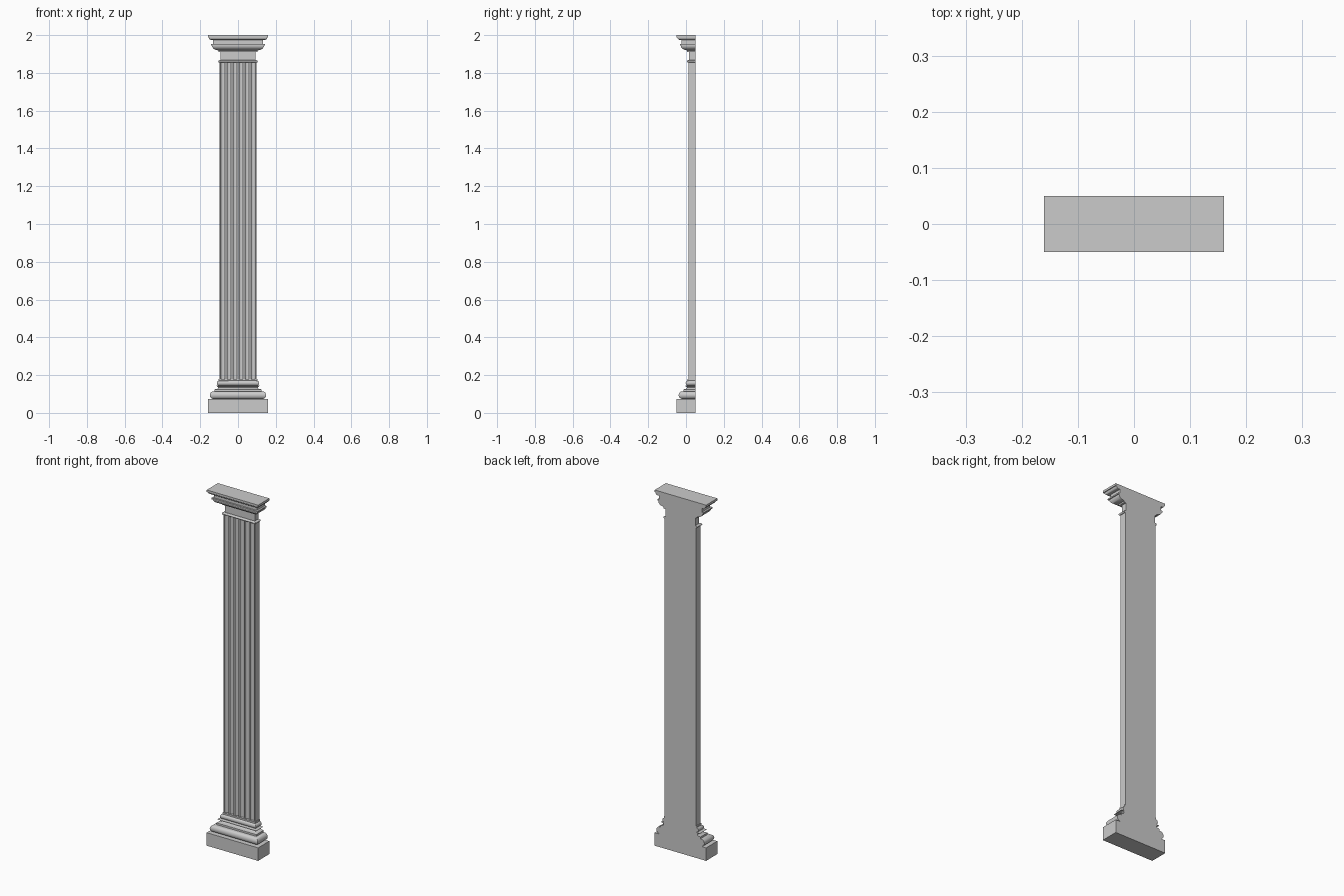
import bpy, bmesh, math

if "Cube" in bpy.data.objects:
    bpy.data.objects.remove(bpy.data.objects["Cube"])

BACK = 0.05      # flat wall side
INSET = 0.11     # front y = INSET - half width


def finish(name, bm):
    bmesh.ops.recalc_face_normals(bm, faces=bm.faces)
    me = bpy.data.meshes.new(name)
    bm.to_mesh(me)
    bm.free()
    ob = bpy.data.objects.new(name, me)
    bpy.context.collection.objects.link(ob)
    bpy.ops.object.select_all(action='DESELECT')
    bpy.context.view_layer.objects.active = ob
    ob.select_set(True)
    bpy.ops.object.shade_smooth_by_angle(angle=math.radians(35))
    return ob


def loft(name, rings):
    bm = bmesh.new()
    loops = [[bm.verts.new(p) for p in r] for r in rings]
    n = len(loops[0])
    for a, b in zip(loops, loops[1:]):
        for i in range(n):
            j = (i + 1) % n
            bm.faces.new((a[i], a[j], b[j], b[i]))
    bm.faces.new(loops[0])
    bm.faces.new(loops[-1])
    return finish(name, bm)


def moulding(name, profile):
    """Sweep a (half width, z) profile round the left, front and right sides."""
    return loft(name, [[(-w, BACK, z), (-w, INSET - w, z), (w, INSET - w, z), (w, BACK, z)]
                       for w, z in profile])


def arc(cw, cz, rw, rz, a0, a1, n=8):
    return [(cw + rw * math.cos(math.radians(a0 + (a1 - a0) * i / n)),
             cz + rz * math.sin(math.radians(a0 + (a1 - a0) * i / n))) for i in range(n + 1)]


# Square foot block
moulding("plinth", [(0.16, 0), (0.16, 0.073)])

# Base: large roll, hollow, small roll, fillet
moulding("base_moulding",
         [(0.13, 0.073)] + arc(0.13, 0.094, 0.019, 0.02, -90, 90)
         + [(0.124, 0.114), (0.124, 0.124)]
         + arc(0.122, 0.134, 0.017, 0.009, 270, 90)
         + [(0.108, 0.144)] + arc(0.1, 0.158, 0.012, 0.013, -90, 90)
         + [(0.102, 0.171), (0.102, 0.18)])

# Fluted shaft
W, N, R = 0.098, 6, 0.0115
pitch = 2 * (W - 0.002) / N
section = [(-W, BACK), (-W, INSET - W)]
for k in range(N):
    cx = (k - (N - 1) / 2) * pitch
    for i in range(9):
        a = math.pi * (1 - i / 8)
        section.append((cx + R * math.cos(a), INSET - W + R * 0.9 * math.sin(a)))
section += [(W, INSET - W), (W, BACK)]
loft("fluted_shaft", [[(x, y, z) for x, y in section] for z in (0.175, 1.86)])

# Thin ring and plain neck under the capital
moulding("neck_ring", [(0.094, 1.855)] + arc(0.098, 1.861, 0.007, 0.006, -90, 90) + [(0.094, 1.867)])
moulding("neck", [(0.093, 1.86), (0.093, 1.915)])

# Capital: fillet, quarter round, flat band, flared top slab
moulding("capital",
         [(0.104, 1.911), (0.104, 1.919)] + arc(0.108, 1.946, 0.03, 0.025, -80, 0)
         + [(0.143, 1.946), (0.143, 1.953), (0.133, 1.953), (0.133, 1.975), (0.143, 1.975)]
         + arc(0.143, 1.988, 0.012, 0.013, -90, 0)
         + [(0.16, 1.988), (0.16, 2.0)])
